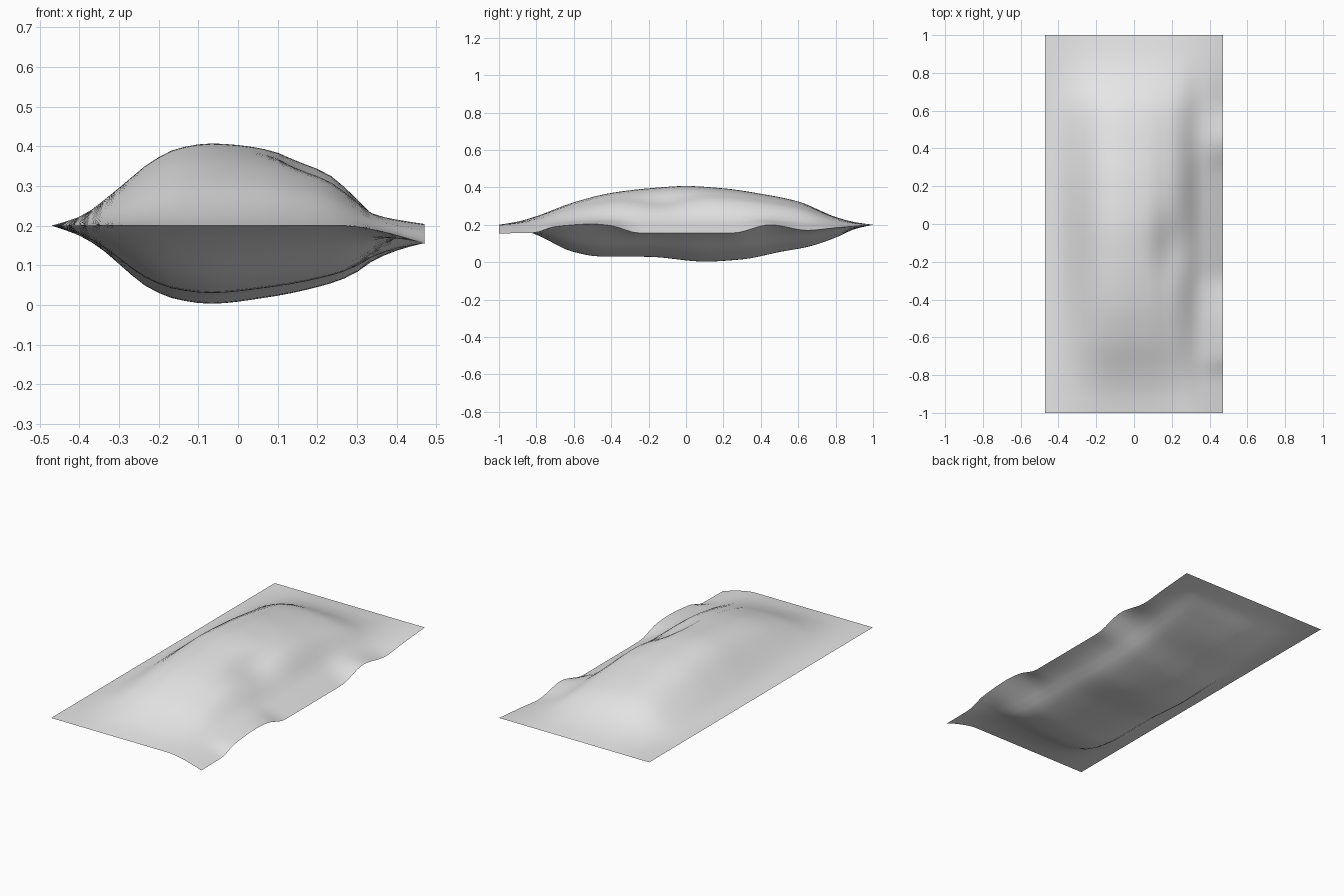
import bpy
import bmesh
from math import exp, radians

cube = bpy.data.objects.get("Cube")
if cube:
    bpy.data.objects.remove(cube, do_unlink=True)

HALF_W, HALF_L, SEAM = 0.47, 1.0, 0.2

# Height of each sheet across the width, then its fullness along the length
TOP_ACROSS = [(-.47, 0), (-.4, .022), (-.3, .095), (-.22, .16), (-.15, .195), (-.07, .207),
              (.08, .193), (.15, .17), (.22, .142), (.28, .092), (.34, .038), (.4, .018), (.47, 0)]
TOP_ALONG = [(-1, 0), (-.9, .08), (-.8, .22), (-.6, .58), (-.4, .82), (-.2, .94), (0, 1),
             (.2, .94), (.4, .8), (.6, .6), (.8, .2), (.9, .07), (1, 0)]
LOW_ACROSS = [(-.47, 0), (-.4, .025), (-.33, .07), (-.28, .115), (-.22, .16), (-.15, .187),
              (-.07, .197), (.08, .18), (.2, .155), (.28, .128), (.34, .08), (.4, .04), (.47, 0)]
LOW_ALONG = [(-1, 0), (-.9, .1), (-.8, .27), (-.6, .74), (-.46, .86), (-.2, .87), (.1, 1),
             (.3, .94), (.5, .74), (.65, .6), (.8, .35), (.9, .12), (1, 0)]
# How far the rippled side seam sags along the length
SAG = [(-1, .046), (-.82, .044), (-.7, .01), (-.5, -.004), (-.4, .005), (-.25, .044),
       (.25, .044), (.45, 0), (.65, .03), (.8, .016), (1, 0)]


def curve(pts, t):
    """Smooth curve through the points."""
    n = len(pts)
    t = min(max(t, pts[0][0]), pts[-1][0])
    i = next(k for k in range(n - 1) if t <= pts[k + 1][0])

    def slope(k):
        if k in (0, n - 1):
            k0, k1 = (0, 1) if k == 0 else (n - 2, n - 1)
            return (pts[k1][1] - pts[k0][1]) / (pts[k1][0] - pts[k0][0])
        left = (pts[k][1] - pts[k - 1][1]) / (pts[k][0] - pts[k - 1][0])
        right = (pts[k + 1][1] - pts[k][1]) / (pts[k + 1][0] - pts[k][0])
        return 0 if left * right <= 0 else 2 * left * right / (left + right)

    (x0, y0), (x1, y1) = pts[i], pts[i + 1]
    w = x1 - x0
    u = (t - x0) / w
    bend = (1 - u) * slope(i) - u * slope(i + 1)
    rise = (y1 - y0) * (1 - 2 * u)
    return y0 + (y1 - y0) * u + u * (1 - u) * (w * bend - rise)


def seam_height(x, y):
    u = min(max((x - .27) / (HALF_W - .27), 0), 1)
    return SEAM - curve(SAG, y) * u ** 1.5


def dent(x, y):
    return .035 * exp(-((x - .2) / .09) ** 2 - ((y + .12) / .17) ** 2)


def top_height(x, y):
    puff = curve(TOP_ACROSS, x) * curve(TOP_ALONG, y)
    return seam_height(x, y) + max(puff - dent(x, y) * min(1, puff / .08), 0)


def low_height(x, y):
    return seam_height(x, y) - curve(LOW_ACROSS, x) * curve(LOW_ALONG, y)


def add_sheet(bm, height, flip):
    made = bmesh.ops.create_grid(bm, x_segments=28, y_segments=56, size=1)["verts"]
    for v in made:
        x, y = v.co.x * HALF_W, v.co.y * HALF_L
        v.co = (x, y, height(x, y))
    if flip:
        faces = list({f for v in made for f in v.link_faces})
        bmesh.ops.reverse_faces(bm, faces=faces)


# Cushion: two puffed sheets joined along the seam
bm = bmesh.new()
add_sheet(bm, top_height, False)
add_sheet(bm, low_height, True)
rim = [v for v in bm.verts if v.is_boundary]
bmesh.ops.remove_doubles(bm, verts=rim, dist=0.0005)
mesh = bpy.data.meshes.new("pillow")
bm.to_mesh(mesh)
bm.free()
pillow = bpy.data.objects.new("pillow", mesh)
bpy.context.collection.objects.link(pillow)

# Plain cloth colour
cloth = bpy.data.materials.new("light_grey_cloth")
cloth.use_nodes = True
colour = (.8, .8, .8, 1)
cloth.diffuse_color = colour
cloth.node_tree.nodes["Principled BSDF"].inputs["Base Color"].default_value = colour
mesh.materials.append(cloth)

# Soft surface with a crisp seam
bpy.ops.object.select_all(action='DESELECT')
pillow.select_set(True)
bpy.context.view_layer.objects.active = pillow
bpy.ops.object.shade_smooth_by_angle(angle=radians(50))
